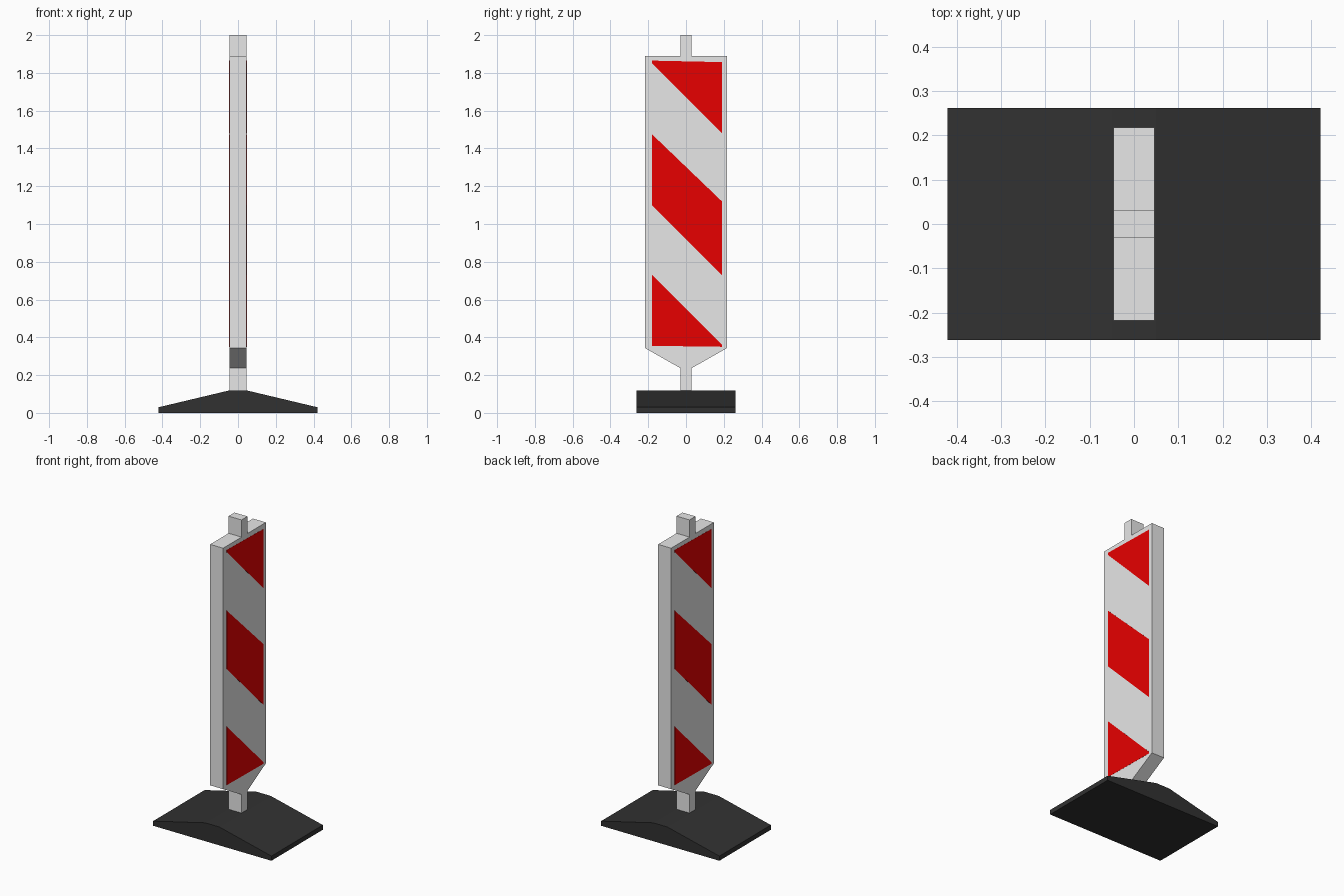
import bpy

if "Cube" in bpy.data.objects:
    bpy.data.objects.remove(bpy.data.objects["Cube"])


def material(name, rgb):
    m = bpy.data.materials.new(name)
    m.diffuse_color = (*rgb, 1)
    m.use_nodes = True
    m.node_tree.nodes["Principled BSDF"].inputs["Base Color"].default_value = m.diffuse_color
    return m


def prism(name, outline, place, lo, hi, mat):
    """Extrude a 2D outline from depth lo to hi; place maps (u, v, depth) to xyz."""
    n = len(outline)
    verts = [place(u, v, d) for d in (lo, hi) for u, v in outline]
    faces = [list(range(n))[::-1], list(range(n, 2 * n))]
    faces += [(i, (i + 1) % n, n + (i + 1) % n, n + i) for i in range(n)]
    mesh = bpy.data.meshes.new(name)
    mesh.from_pydata(verts, [], faces)
    mesh.materials.append(mat)
    obj = bpy.data.objects.new(name, mesh)
    bpy.context.collection.objects.link(obj)
    return obj


def mirrored(half):
    return half + [(-u, v) for u, v in reversed(half)]


grey = material("light grey", (0.8, 0.8, 0.8))
red = material("red", (0.8, 0.0, 0.0))
black = material("black rubber", (0.031, 0.031, 0.031))

# Sloped rubber foot, extruded along y
foot = mirrored([(0.42, 0), (0.42, 0.03), (0.05, 0.118)])
prism("foot", foot, lambda u, v, d: (u, -d, v), -0.261, 0.261, black)

# Board with stem and top peg, extruded along x
T = 0.046
board = mirrored([(0.03, 0.10), (0.03, 0.237), (0.217, 0.343),
                  (0.217, 1.89), (0.03, 1.89), (0.03, 2.0)])
prism("board", board, lambda u, v, d: (d, u, v), -T, T, grey)

# Diagonal red stripes, turned half round for the other face
L, R = -0.18, 0.19
stripes = {
    "lower": [(L, 0.355), (R, 0.35), (R, 0.362), (L, 0.73)],
    "middle": [(L, 1.10), (R, 0.73), (R, 1.12), (L, 1.475)],
    "upper": [(L, 1.85), (R, 1.48), (R, 1.857), (L, 1.865)],
}
for side, s in (("right", 1), ("left", -1)):
    for level, outline in stripes.items():
        prism(f"{level}_stripe_{side}", outline,
              lambda u, v, d: (s * d, s * u, v), T - 0.002, T + 0.0007, red)
